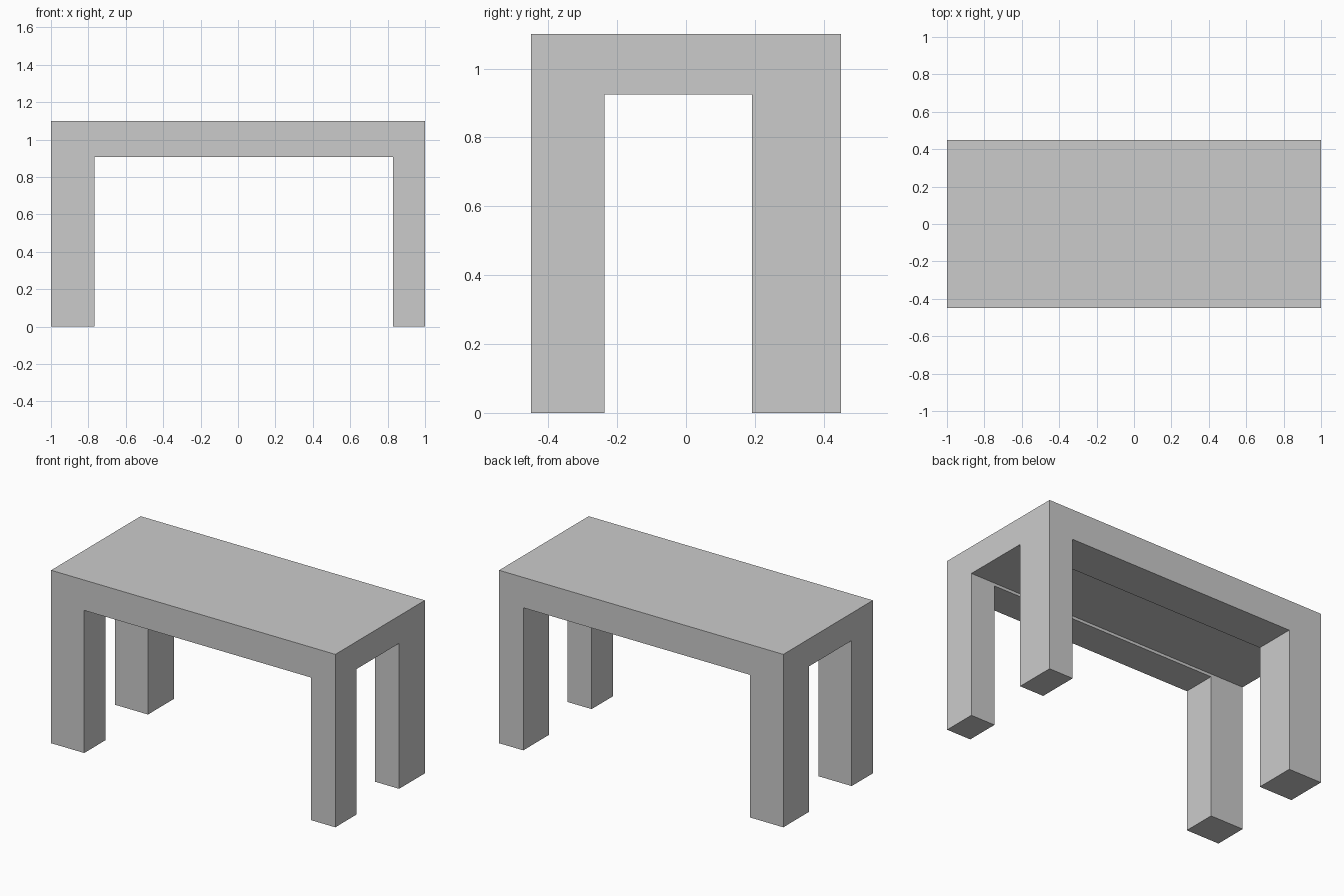
import bpy

if "Cube" in bpy.data.objects:
    bpy.data.objects.remove(bpy.data.objects["Cube"])


def box(name, lo, hi):
    """Axis-aligned box between two opposite corners."""
    centre = [(a + b) / 2 for a, b in zip(lo, hi)]
    bpy.ops.mesh.primitive_cube_add(size=1, location=centre)
    obj = bpy.context.object
    obj.name = name
    obj.scale = [b - a for a, b in zip(lo, hi)]
    bpy.ops.object.transform_apply(location=True, rotation=False, scale=True)
    return obj


# Solid block that becomes the table
table = box("table", (-1, -0.45, 0), (1, 0.45, 1.1))

# Openings: one through front to back, one (slightly taller) through the sides
openings = [
    box("front_opening_cutter", (-0.767, -0.6, -0.2), (0.83, 0.6, 0.907)),
    box("side_opening_cutter", (-1.2, -0.237, -0.2), (1.2, 0.191, 0.925)),
]

for cutter in openings:
    cut = table.modifiers.new(cutter.name, 'BOOLEAN')
    cut.operation = 'DIFFERENCE'
    cut.solver = 'EXACT'
    cut.object = cutter
    bpy.context.view_layer.objects.active = table
    bpy.ops.object.modifier_apply(modifier=cut.name)
    bpy.data.objects.remove(cutter)
